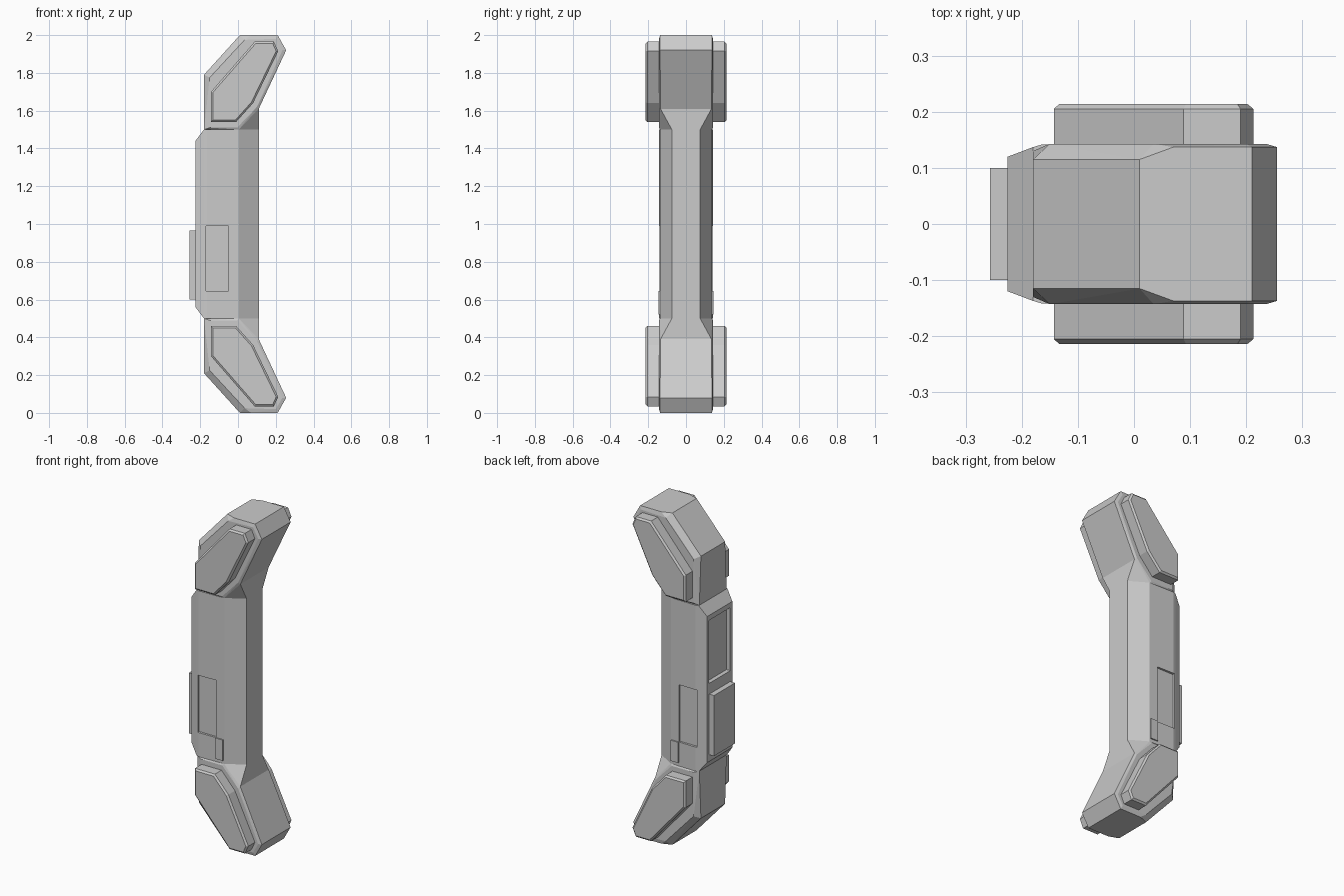
import bpy, bmesh

if "Cube" in bpy.data.objects:
    bpy.data.objects.remove(bpy.data.objects["Cube"])


def hull(name, pts):
    """Convex flat-faced solid through the given points."""
    bm = bmesh.new()
    for p in pts:
        bm.verts.new(p)
    res = bmesh.ops.convex_hull(bm, input=bm.verts[:])
    junk = {g for k in ("geom_interior", "geom_unused") for g in res[k]
            if isinstance(g, bmesh.types.BMVert)}
    if junk:
        bmesh.ops.delete(bm, geom=list(junk), context='VERTS')
    bmesh.ops.dissolve_limit(bm, angle_limit=0.01, verts=bm.verts[:], edges=bm.edges[:])
    bmesh.ops.recalc_face_normals(bm, faces=bm.faces[:])
    me = bpy.data.meshes.new(name)
    bm.to_mesh(me)
    bm.free()
    ob = bpy.data.objects.new(name, me)
    bpy.context.collection.objects.link(ob)
    return ob


def box(name, x, y, z):
    return hull(name, [(a, b, c) for a in x for b in y for c in z])


def both(pts):
    return [(x, s * y, z) for x, y, z in pts for s in (1, -1)]


# Grip: chamfered bar
grip = hull("grip", both([
    (-0.225, 0.12, 0.56), (-0.225, 0.12, 1.44),
    (-0.18, 0.137, 0.50), (-0.18, 0.137, 1.50),
    (-0.163, 0.142, 0.50), (-0.163, 0.142, 1.50),
    (0.005, 0.138, 0.50), (0.005, 0.138, 1.50),
    (0.11, 0.075, 0.50), (0.11, 0.075, 1.50)]))

# Recesses: one on the back of the grip, one on each side
cutters = [box("cut_back", (-0.3, -0.20), (-0.1, 0.1), (1.03, 1.41))]
for s in (1, -1):
    cutters.append(box("cut_side", (-0.17, -0.05), (s * 0.128, s * 0.2), (0.645, 0.99)))
bpy.context.view_layer.objects.active = grip
for c in cutters:
    c.hide_render = True
    m = grip.modifiers.new("recess", 'BOOLEAN')
    m.operation, m.solver, m.object = 'DIFFERENCE', 'EXACT', c
    bpy.ops.object.modifier_apply(modifier=m.name)
for c in cutters:
    bpy.data.objects.remove(c)

# Raised block on the back and small side catches
box("back_block", (-0.257, -0.2), (-0.1, 0.1), (0.60, 0.965))
for s in (1, -1):
    box("side_catch", (-0.05, 0.0), (s * 0.1, s * 0.146), (0.52, 0.645))

# End heads, mirrored about the middle height
head = both([
    (-0.18, 0.13, 1.50), (-0.18, 0.115, 1.79), (0.01, 0.115, 2.0), (0.07, 0.137, 2.0),
    (0.21, 0.137, 2.0), (0.255, 0.137, 1.92), (0.11, 0.135, 1.61), (0.005, 0.138, 1.50),
    (-0.15, 0.143, 1.51), (-0.15, 0.143, 1.775), (0.035, 0.143, 1.975),
    (0.20, 0.143, 1.98), (0.235, 0.143, 1.92), (0.10, 0.143, 1.62), (-0.005, 0.143, 1.51)])
flare = both([(0.11, 0.135, 1.61), (0.005, 0.138, 1.50), (0.11, 0.075, 1.50),
              (0.0, 0.07, 1.60)])
pad_outer = [(-0.143, 1.54), (-0.143, 1.70), (0.088, 1.965), (0.19, 1.965),
             (0.213, 1.915), (0.08, 1.64), (-0.01, 1.54)]
pad_inner = [(-0.133, 1.55), (-0.133, 1.696), (0.093, 1.955), (0.184, 1.955),
             (0.202, 1.915), (0.071, 1.645), (-0.014, 1.55)]
for label, flip in (("upper", False), ("lower", True)):
    def place(pts):
        return [(x, y, 2 - z if flip else z) for x, y, z in pts]
    hull(label + "_head", place(head))
    hull(label + "_flare", place(flare))
    # Side pads with a chamfered rim
    for s in (1, -1):
        pts = [(x, s * y, z) for x, z in pad_outer for y in (0.12, 0.205)]
        pts += [(x, s * 0.214, z) for x, z in pad_inner]
        hull(label + "_side_pad", place(pts))
